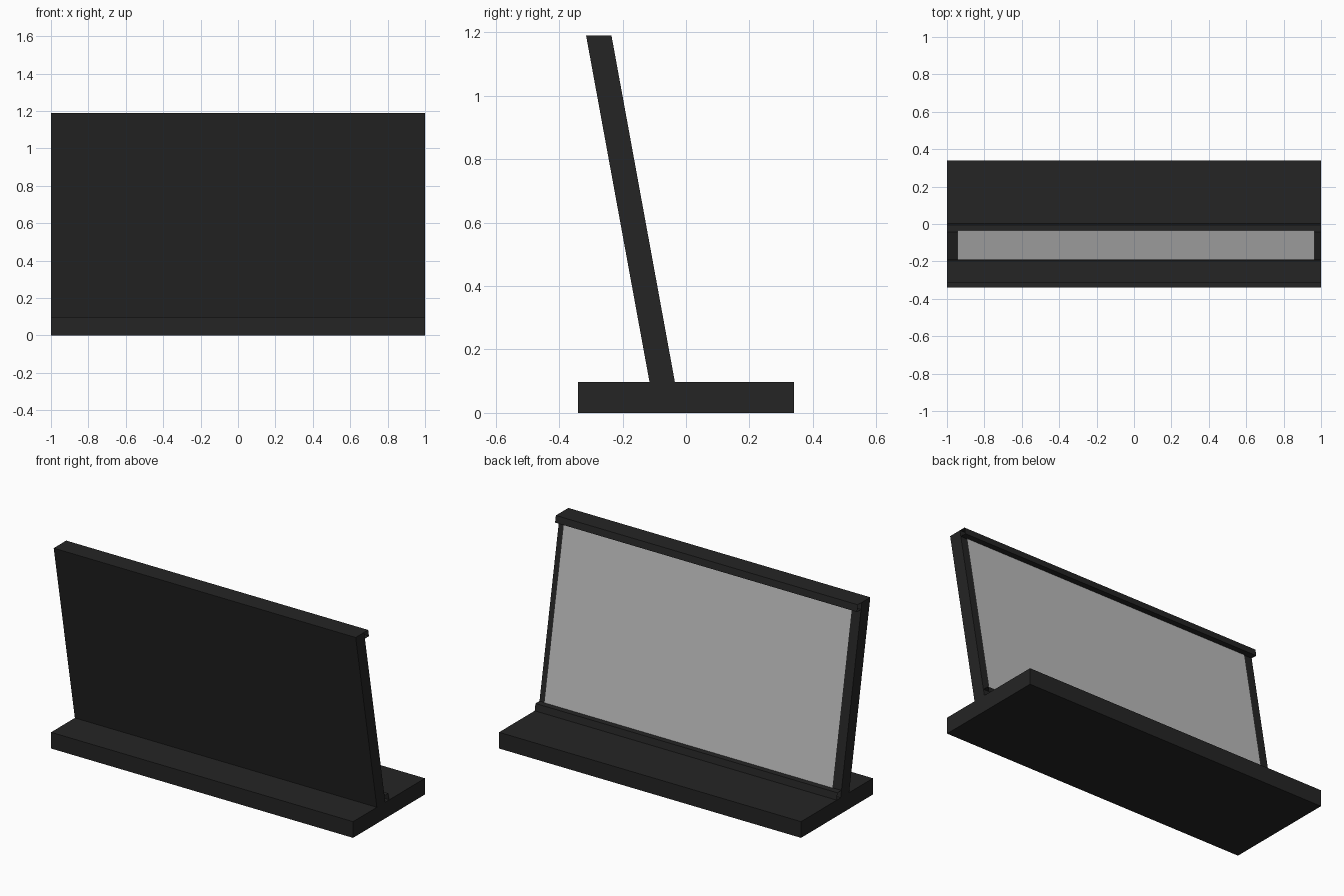
import bpy
import bmesh

cube = bpy.data.objects.get("Cube")
if cube:
    bpy.data.objects.remove(cube, do_unlink=True)

BASE_TOP, TOP = 0.097, 1.19
LEAN = 0.183            # forward shift per unit of height


def back(z, offset=0.0):
    """Depth of the leaning panel's back face at height z."""
    return -0.035 - LEAN * (z - BASE_TOP) + offset


def material(name, rgb):
    m = bpy.data.materials.new(name)
    m.use_nodes = True
    colour = (*rgb, 1.0)
    m.diffuse_color = colour
    m.node_tree.nodes["Principled BSDF"].inputs["Base Color"].default_value = colour
    return m


def extrude_profile(name, profile, mat, x0=-1.0, x1=1.0, closed=True):
    """Sweep a (y, z) profile along x; closed profiles get end caps."""
    bm = bmesh.new()
    left = [bm.verts.new((x0, y, z)) for y, z in profile]
    right = [bm.verts.new((x1, y, z)) for y, z in profile]
    n = len(profile)
    for i in range(n if closed else n - 1):
        j = (i + 1) % n
        bm.faces.new((left[i], left[j], right[j], right[i]))
    if closed:
        bm.faces.new(left[::-1])
        bm.faces.new(right)
        bmesh.ops.recalc_face_normals(bm, faces=bm.faces)
    mesh = bpy.data.meshes.new(name)
    bm.to_mesh(mesh)
    bm.free()
    mesh.materials.append(mat)
    obj = bpy.data.objects.new(name, mesh)
    bpy.context.collection.objects.link(obj)
    return obj


black = material("matte black", (0.018, 0.018, 0.018))
grey = material("screen grey", (0.5, 0.5, 0.5))

# Flat base slab
extrude_profile("base", [(-0.34, 0), (0.34, 0), (0.34, BASE_TOP), (-0.34, BASE_TOP)], black)

# Leaning panel
extrude_profile("panel", [(back(z, o), z) for z, o in
                          ((BASE_TOP, -0.08), (BASE_TOP, 0), (TOP, 0), (TOP, -0.08))], black)

# Thin open-ended lips along the top and bottom of the back
LIP = 0.038
extrude_profile("top_lip", [(back(z, o), z) for z, o in
                            ((1.15, 0), (1.15, LIP), (TOP, LIP), (TOP, 0))], black, closed=False)
extrude_profile("bottom_lip", [(back(z, o), z) for z, o in
                               ((BASE_TOP, LIP), (0.138, LIP), (0.138, 0))], black, closed=False)

# Flat screen set within the bezel
extrude_profile("screen", [(back(z, 0.007), z) for z in (0.14, 1.147)], grey,
                x0=0.965, x1=-0.945, closed=False)
